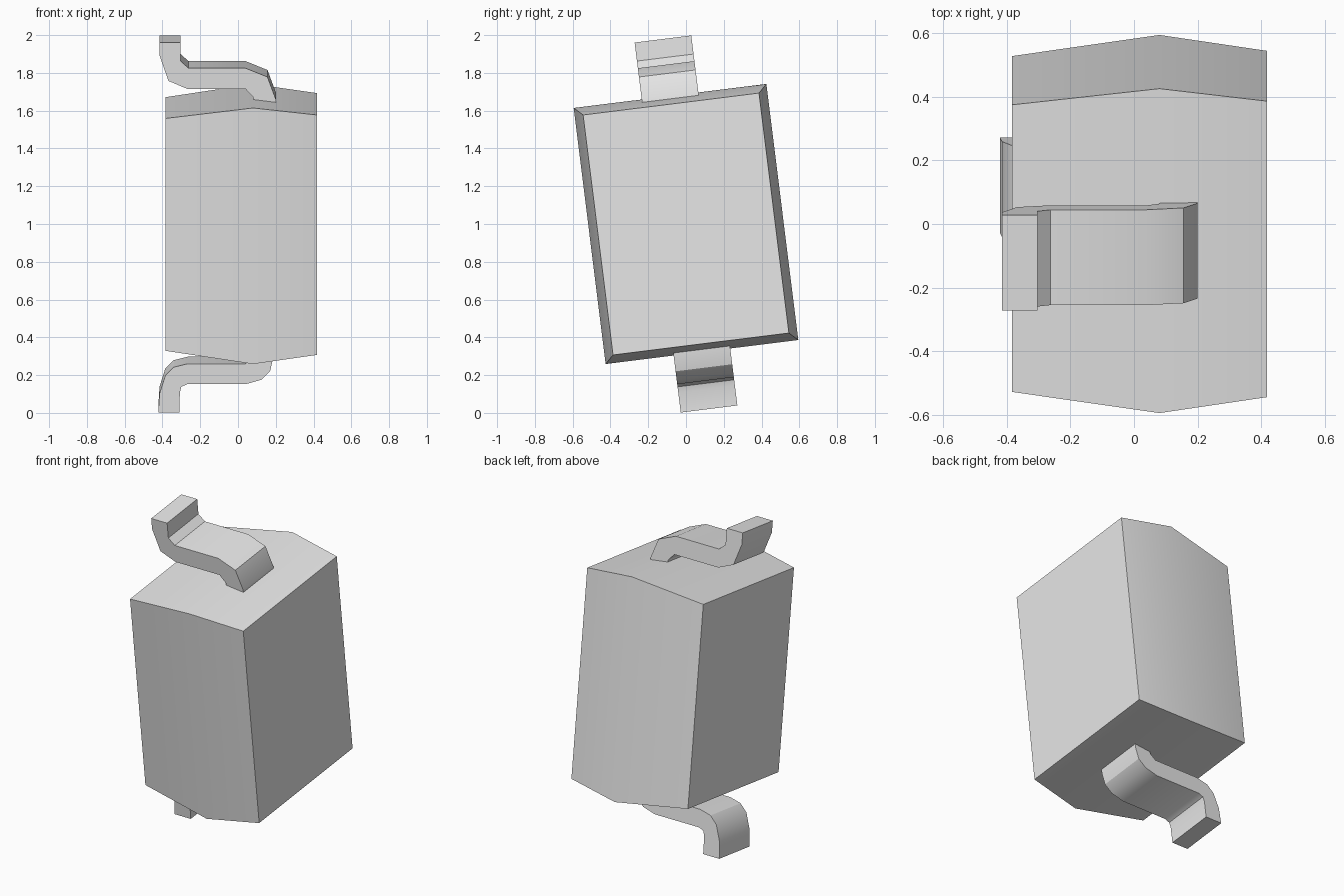
import bpy
import bmesh
import math
from mathutils import Matrix

cube = bpy.data.objects.get("Cube")
if cube:
    bpy.data.objects.remove(cube, do_unlink=True)

grey = bpy.data.materials.new("light_grey")
grey.use_nodes = True
grey.diffuse_color = (0.8, 0.8, 0.8, 1)
grey.node_tree.nodes["Principled BSDF"].inputs["Base Color"].default_value = (0.8, 0.8, 0.8, 1)

# The whole part leans about the x axis
LEAN = Matrix.Translation((0, 0, 1)) @ Matrix.Rotation(math.radians(7.1), 4, "X")


def loft(name, rings):
    """Skin a closed solid through matching rings of points."""
    bm = bmesh.new()
    loops = [[bm.verts.new(p) for p in ring] for ring in rings]
    for a, b in zip(loops, loops[1:]):
        for i in range(len(a)):
            j = (i + 1) % len(a)
            bm.faces.new((a[i], a[j], b[j], b[i]))
    bm.faces.new(loops[0])
    bm.faces.new(loops[-1])
    bmesh.ops.recalc_face_normals(bm, faces=bm.faces)
    mesh = bpy.data.meshes.new(name)
    bm.to_mesh(mesh)
    bm.free()
    mesh.materials.append(grey)
    obj = bpy.data.objects.new(name, mesh)
    bpy.context.collection.objects.link(obj)
    obj.matrix_world = LEAN
    bpy.ops.object.select_all(action="DESELECT")
    obj.select_set(True)
    bpy.context.view_layer.objects.active = obj
    bpy.ops.object.shade_smooth_by_angle(angle=math.radians(30))
    return obj


def rectangle(x, half_y, half_z):
    return [(x, sy * half_y, sz * half_z)
            for sy, sz in ((-1, -1), (1, -1), (1, 1), (-1, 1))]


def lead(name, profile, side):
    """Bent strip of constant width, given as an x/height outline."""
    return loft(name, [[(x, y, side * h) for x, h in profile]
                       for y in (-0.151, 0.151)])


# Body: widest at the parting line, tapering to both flat faces
loft("body", [rectangle(-0.383, 0.455, 0.62),
              rectangle(0.08, 0.514, 0.683),
              rectangle(0.418, 0.469, 0.64)])

# Top lead: foot, inner bend, flat shoulder, drop into the body
lead("top_lead", [
    (-0.415, 0.987), (-0.415, 0.916), (-0.368, 0.782), (-0.267, 0.739),
    (0.04, 0.739), (0.08, 0.696), (0.09, 0.64), (0.2, 0.64), (0.2, 0.684),
    (0.156, 0.803), (0.04, 0.85), (-0.262, 0.85), (-0.304, 0.888),
    (-0.304, 0.987)], 1)

# Bottom lead: the same shape with rounder bends
lead("bottom_lead", [
    (-0.422, 0.987), (-0.415, 0.885), (-0.385, 0.79), (-0.34, 0.745),
    (-0.267, 0.727), (0.04, 0.727), (0.075, 0.696), (0.085, 0.64),
    (0.188, 0.64), (0.185, 0.7), (0.17, 0.767), (0.124, 0.812),
    (0.04, 0.836), (-0.27, 0.836), (-0.3, 0.85), (-0.308, 0.88),
    (-0.31, 0.987)], -1)
